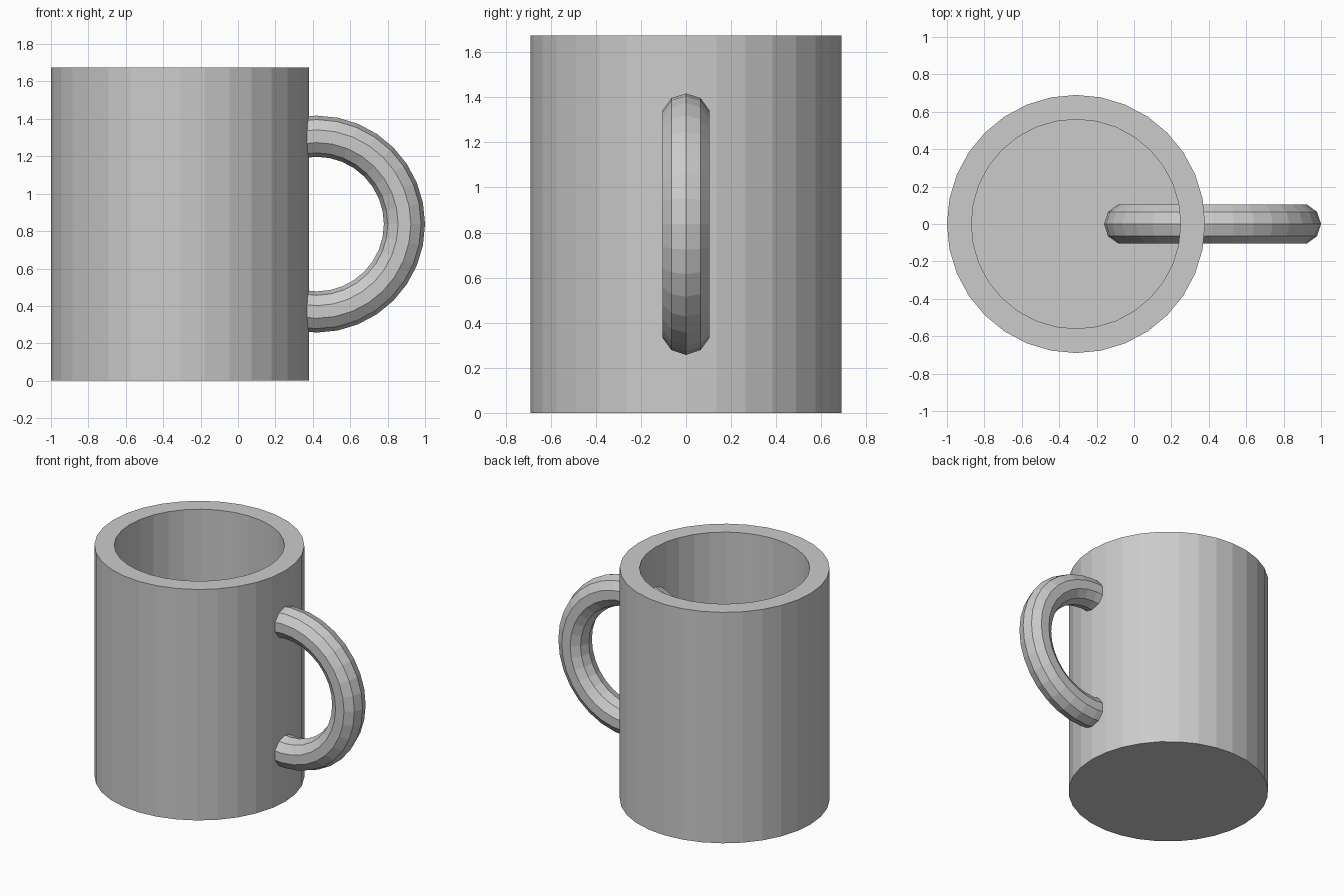
import bpy
import bmesh
import math

cube = bpy.data.objects.get("Cube")
if cube:
    bpy.data.objects.remove(cube, do_unlink=True)

# Plain grey ceramic
GREY = (0.6, 0.6, 0.6, 1.0)
ceramic = bpy.data.materials.new("grey ceramic")
ceramic.use_nodes = True
ceramic.diffuse_color = GREY
ceramic.node_tree.nodes["Principled BSDF"].inputs["Base Color"].default_value = GREY

# Mug body: solid cylinder with an inset top pressed down to hollow it
CENTRE_X, RADIUS, HEIGHT, WALL = -0.31, 0.69, 1.675, 0.13
bm = bmesh.new()
bmesh.ops.create_cone(bm, cap_ends=True, segments=32, radius1=RADIUS,
                      radius2=RADIUS, depth=HEIGHT)
top = max(bm.faces, key=lambda f: f.calc_center_median().z)
bmesh.ops.inset_region(bm, faces=[top], thickness=WALL, use_even_offset=True)
cavity = bmesh.ops.extrude_discrete_faces(bm, faces=[top])["faces"][0]
bmesh.ops.translate(bm, verts=cavity.verts, vec=(0, 0, WALL - HEIGHT))
mesh = bpy.data.meshes.new("mug_body")
bm.to_mesh(mesh)
bm.free()
body = bpy.data.objects.new("mug_body", mesh)
body.location = (CENTRE_X, 0, HEIGHT / 2)
bpy.context.collection.objects.link(body)

# Handle: full upright ring passing through the wall
bpy.ops.mesh.primitive_torus_add(major_segments=32, minor_segments=10,
                                 major_radius=0.47, minor_radius=0.11,
                                 location=(0.42, 0, HEIGHT / 2),
                                 rotation=(math.pi / 2, 0, 0))
handle = bpy.context.object
handle.name = "handle"

for part in (body, handle):
    part.data.materials.clear()
    part.data.materials.append(ceramic)
    part.data.shade_flat()
